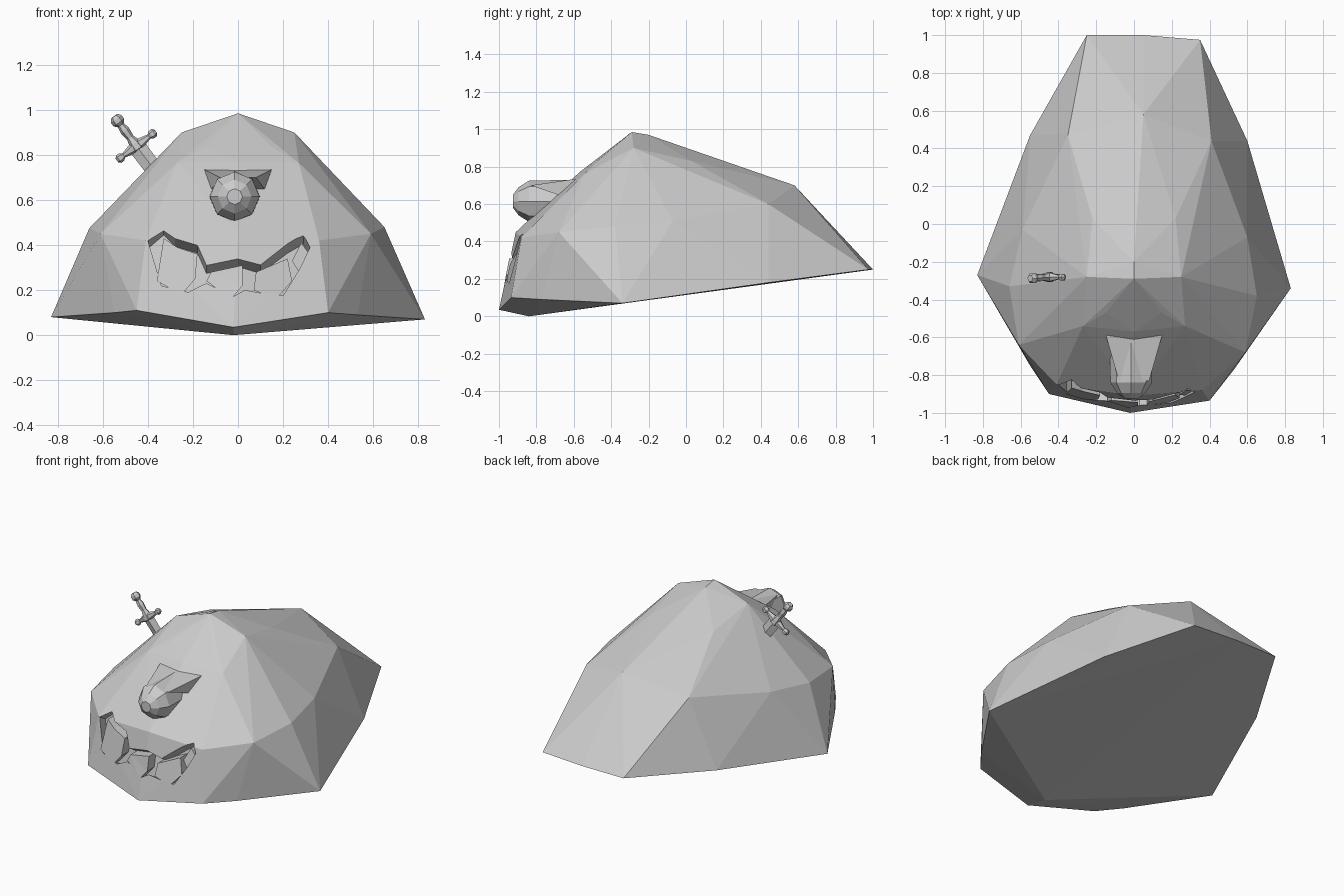
import bpy
import bmesh
from math import cos, sin, tau
from mathutils import Vector, Matrix

default_cube = bpy.data.objects.get("Cube")
if default_cube:
    bpy.data.objects.remove(default_cube, do_unlink=True)

STONE = (0.6, 0.6, 0.6, 1.0)
stone = bpy.data.materials.new("stone_grey")
stone.use_nodes = True
stone.diffuse_color = STONE
stone.node_tree.nodes["Principled BSDF"].inputs["Base Color"].default_value = STONE


def finish(name, bm):
    """Turn a bmesh into a flat shaded stone object."""
    bmesh.ops.recalc_face_normals(bm, faces=bm.faces)
    mesh = bpy.data.meshes.new(name)
    bm.to_mesh(mesh)
    bm.free()
    mesh.materials.append(stone)
    obj = bpy.data.objects.new(name, mesh)
    bpy.context.collection.objects.link(obj)
    return obj


def hull(name, points):
    """Faceted boulder stretched over its corner points."""
    bm = bmesh.new()
    for point in points:
        bm.verts.new(point)
    bmesh.ops.convex_hull(bm, input=bm.verts)
    loose = [v for v in bm.verts if not v.link_faces]
    bmesh.ops.delete(bm, geom=loose, context="VERTS")
    return finish(name, bm)


def lathe(name, start, axis, profile, sides=8, flat=1.0):
    """Revolve (radius, distance) pairs about an axis, optionally flattened."""
    axis = Vector(axis).normalized()
    hint = Vector((0, 0, 1)) if abs(axis.y) > 0.9 else Vector((0, 1, 0))
    across = hint.cross(axis).normalized()
    depth = axis.cross(across) * flat
    bm = bmesh.new()
    rings = []
    for radius, distance in profile:
        centre = Vector(start) + axis * distance
        angles = [tau * i / sides for i in range(sides)]
        rings.append([bm.verts.new(centre + radius * (across * cos(a) + depth * sin(a)))
                      for a in angles])
    for low, high in zip(rings, rings[1:]):
        for i in range(sides):
            j = (i + 1) % sides
            bm.faces.new((low[i], low[j], high[j], high[i]))
    bm.faces.new(rings[0])
    bm.faces.new(rings[-1])
    return finish(name, bm)


def face_slab(name, outline, front, back, slope=0.0):
    """Prism with an (x, z) outline that follows the curve of the face."""
    bm = bmesh.new()
    layers = []
    for offset in (front, back):
        layers.append([bm.verts.new((x, -0.945 + 0.17 * abs(x) + 0.2 * (z - 0.3) + offset,
                                     z - slope * offset)) for x, z in outline])
    near, far = layers
    count = len(outline)
    for i in range(count):
        j = (i + 1) % count
        bm.faces.new((near[i], near[j], far[j], far[i]))
    bm.faces.new(near)
    bm.faces.new(far)
    bmesh.ops.recalc_face_normals(bm, faces=bm.faces)
    bmesh.ops.triangulate(bm, faces=bm.faces)
    return finish(name, bm)


# Boulder body: base rim, middle belt, brow and crown
base_rim = [
    (-0.02, -1.0, 0.035), (0.40, -0.935, 0.10), (0.53, -0.77, 0.09),
    (0.83, -0.34, 0.07), (0.60, 0.44, 0.18), (0.35, 0.975, 0.25),
    (0.05, 1.0, 0.25), (-0.25, 1.0, 0.25), (-0.55, 0.47, 0.18),
    (-0.83, -0.27, 0.08), (-0.55, -0.75, 0.10), (-0.45, -0.90, 0.11),
    (-0.02, -0.84, 0.0),
]
middle_belt = [
    (0.0, -0.91, 0.45), (0.36, -0.88, 0.42), (0.59, -0.68, 0.45),
    (0.65, -0.38, 0.48), (0.60, -0.07, 0.51), (0.41, 0.44, 0.60),
    (0.05, 0.58, 0.70), (-0.35, 0.47, 0.60), (-0.59, -0.03, 0.51),
    (-0.66, -0.33, 0.475), (-0.61, -0.64, 0.45), (-0.41, -0.85, 0.42),
]
crown = [(0.0, -0.29, 0.985), (0.0, -0.20, 0.97), (0.0, -0.57, 0.77)]
for side in (-1, 1):
    crown += [(side * 0.25, -0.28, 0.90), (side * 0.22, 0.03, 0.83),
              (side * 0.27, -0.54, 0.765), (side * 0.15, -0.47, 0.835)]
body = hull("boulder_body", base_rim + middle_belt + crown)

# Jagged mouth cut into the body
mouth_outline = [
    (-0.40, 0.42), (-0.33, 0.48), (-0.28, 0.43), (-0.18, 0.40), (-0.14, 0.31),
    (0.0, 0.34), (0.10, 0.31), (0.22, 0.40), (0.29, 0.44), (0.32, 0.38),
    (0.27, 0.28), (0.20, 0.17), (0.12, 0.18), (0.03, 0.20), (-0.02, 0.17),
    (-0.14, 0.23), (-0.22, 0.19), (-0.34, 0.22),
]
cutter = face_slab("mouth_cutter", mouth_outline, -0.06, 0.06, slope=0.6)
cutter.hide_render = True
cut = body.modifiers.new("mouth", "BOOLEAN")
cut.operation = "DIFFERENCE"
cut.solver = "EXACT"
cut.object = cutter
graph = bpy.context.evaluated_depsgraph_get()
carved = bpy.data.meshes.new_from_object(body.evaluated_get(graph))
body.modifiers.clear()
body.data = carved
bpy.data.objects.remove(cutter, do_unlink=True)

# Broken teeth standing in the mouth
teeth = {
    "outer_right_tooth": [(-0.36, 0.24), (-0.25, 0.18), (-0.19, 0.25),
                          (-0.18, 0.36), (-0.27, 0.39), (-0.33, 0.43)],
    "inner_right_tooth": [(-0.14, 0.24), (-0.03, 0.16), (0.02, 0.22),
                          (0.02, 0.31), (-0.12, 0.28)],
    "inner_left_tooth": [(0.07, 0.20), (0.17, 0.16), (0.24, 0.24),
                         (0.22, 0.34), (0.08, 0.28)],
    "outer_left_tooth": [(0.27, 0.28), (0.31, 0.37), (0.28, 0.41), (0.24, 0.33)],
}
for name, outline in teeth.items():
    face_slab(name, outline, -0.005, 0.09)

# Single round eye under a blunt brow
lathe("eye", (-0.015, -0.6, 0.615), (0, -1, 0),
      [(0.115, 0), (0.11, 0.24), (0.075, 0.295), (0.035, 0.325)])
hull("brow", [(s * x, y, z) for s in (-1, 1) for x, y, z in
              [(0.11, -0.69, 0.715), (0.08, -0.83, 0.70), (0.14, -0.60, 0.62),
               (0.16, -0.55, 0.74)]])

# Sword driven into the right shoulder
pommel = Vector((-0.55, -0.288, 0.972))
down = Vector((0.15, 0.01, -0.20)).normalized()
sideways = Vector((0, 1, 0)).cross(down).normalized() * -1
guard_centre = pommel + down * 0.165
lathe("sword_grip", pommel, down,
      [(0.018, 0), (0.029, 0.015), (0.029, 0.035), (0.016, 0.05), (0.022, 0.08),
       (0.017, 0.12), (0.026, 0.15), (0.03, 0.18)], sides=6)
half_guard = [(0.01, 0.108), (0.02, 0.098), (0.02, 0.082), (0.011, 0.07), (0.024, 0.02)]
guard = [(r, -h) for r, h in half_guard] + half_guard[::-1]
lathe("sword_guard", guard_centre, sideways, guard, sides=6)
lathe("sword_blade", guard_centre, down, [(0.04, 0), (0.036, 0.2), (0.01, 0.32)],
      sides=4, flat=0.35)
